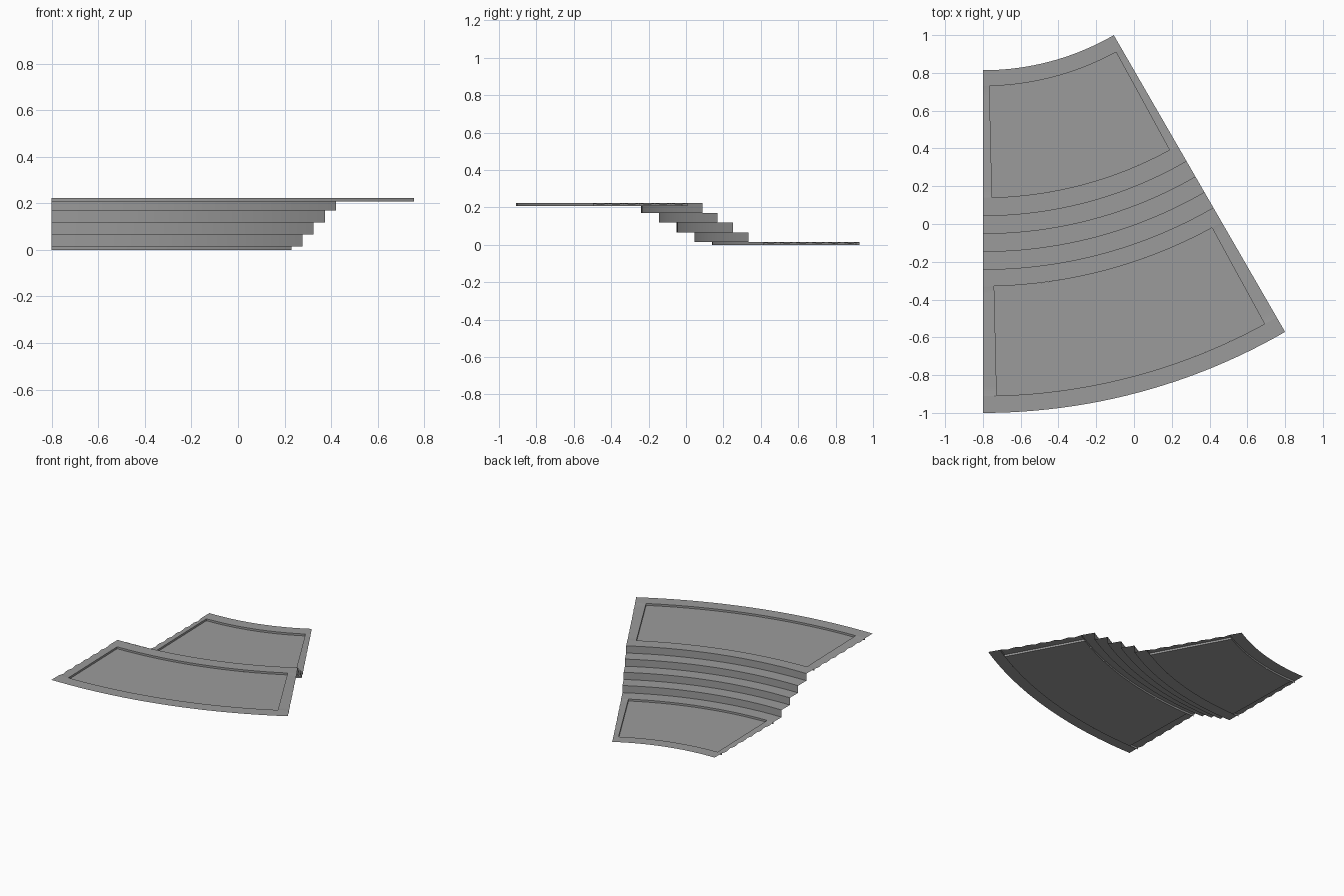
import bpy, bmesh
from math import sin, cos, radians

cube = bpy.data.objects.get("Cube")
if cube:
    bpy.data.objects.remove(cube, do_unlink=True)

CENTRE_X, CENTRE_Y = -0.8, 2.2
SWEEP, END = 30.0, 1.35       # whole sector and width of an end strip, degrees
RIM, STEP = 0.014, 0.052      # recess depth and riser height
TOP = RIM + 4 * STEP
SEGMENTS = 24

stone = bpy.data.materials.new("grey_stone")
stone.use_nodes = True
grey = (0.33, 0.33, 0.33, 1)
stone.diffuse_color = grey
stone.node_tree.nodes["Principled BSDF"].inputs["Base Color"].default_value = grey


def sheet(name, rows):
    """Skin a grid of (radius, angle, height) points; rows run outer to inner."""
    bm = bmesh.new()
    grid = []
    for row in rows:
        grid.append([bm.verts.new((CENTRE_X + r * sin(radians(a)),
                                   CENTRE_Y - r * cos(radians(a)), z))
                     for r, a, z in row])
    for outer, inner in zip(grid, grid[1:]):
        for i in range(len(outer) - 1):
            bm.faces.new((outer[i], outer[i + 1], inner[i + 1], inner[i]))
    mesh = bpy.data.meshes.new(name)
    bm.to_mesh(mesh)
    bm.free()
    mesh.materials.append(stone)
    obj = bpy.data.objects.new(name, mesh)
    bpy.context.collection.objects.link(obj)
    bpy.ops.object.select_all(action='DESELECT')
    obj.select_set(True)
    bpy.context.view_layer.objects.active = obj
    bpy.ops.object.shade_smooth_by_angle(angle=radians(30))


def sweep(name, profile, start=0.0, end=SWEEP):
    """Sweep a (radius, height) profile around the centre of the curve."""
    angles = [start + (end - start) * i / SEGMENTS for i in range(SEGMENTS + 1)]
    sheet(name, [[(r, a, z) for a in angles] for r, z in profile])


def landing(name, r_out, r_in, rim):
    """Recessed floor with a raised, notched strip at each end."""
    floor = rim - RIM
    sweep(name + "_floor", [(r_out, floor), (r_in, floor)], END, SWEEP - END)
    count = 12
    left, right = [], []
    for i in range(count + 1):
        r = r_out + (r_in - r_out) * i / count
        edge = rim - (RIM * 0.6 if i % 2 else 0)
        left.append([(r, 0, edge), (r, END, rim), (r, END, floor)])
        right.append([(r, SWEEP - END, floor), (r, SWEEP - END, rim), (r, SWEEP, edge)])
    sheet(name + "_left_strip", left)
    sheet(name + "_right_strip", right)


# Borders along the two outer arcs
sweep("outer_border", [(3.2, TOP), (3.11, TOP), (3.11, TOP - RIM)])
sweep("inner_border", [(1.47, 0), (1.47, RIM), (1.386, RIM)])

# Flight of four curved steps between the landings
flight = [(2.53, TOP - RIM), (2.53, TOP)]
for k in range(4):
    radius = 2.44 - 0.095 * k
    flight += [(radius, TOP - STEP * k), (radius, TOP - STEP * (k + 1))]
flight += [(2.06, RIM), (2.06, 0)]
sweep("curved_steps", flight)

# Landings
landing("upper_landing", 3.11, 2.53, TOP)
landing("lower_landing", 2.06, 1.47, RIM)
